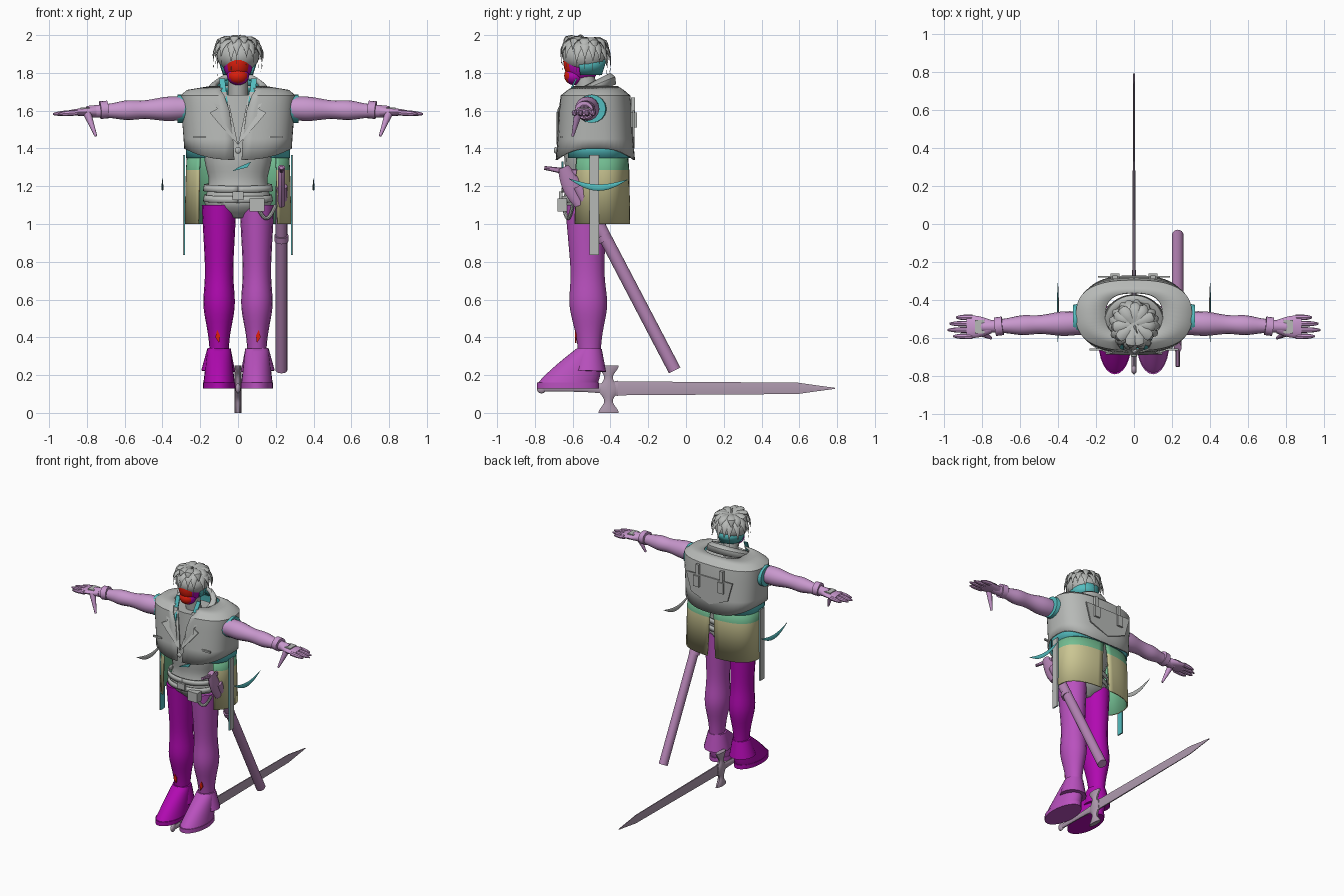
import bpy, bmesh, random
from math import sin, cos, pi, tau, exp, copysign, radians
from mathutils import Vector, Matrix

if "Cube" in bpy.data.objects:
    bpy.data.objects.remove(bpy.data.objects["Cube"])
random.seed(4)
made = []
X, Y, Z = Vector((1, 0, 0)), Vector((0, 1, 0)), Vector((0, 0, 1))
SIDES = ((1, "left"), (-1, "right"))
BODY = -.53      # depth of the figure's middle
HIP = .23        # scabbard offset
SWORD = .13      # sword height


def material(name, r, g, b):
    linear = [channel ** 2.2 for channel in (r, g, b)] + [1]
    m = bpy.data.materials.new(name)
    m.use_nodes = True
    m.diffuse_color = linear
    m.node_tree.nodes["Principled BSDF"].inputs["Base Color"].default_value = linear
    return m


grey = material("cloth grey", .71, .72, .71)
lilac = material("arm lilac", .78, .59, .8)
magenta = material("deep magenta", .69, .07, .69)
orchid = material("orchid", .72, .32, .74)
mauve = material("scabbard mauve", .7, .51, .7)
steel = material("steel mauve", .68, .6, .68)
red = material("face red", .88, .14, .08)
tan = material("tail tan", .79, .77, .57)
green = material("tail green", .45, .74, .57)
teal = material("lining teal", .33, .73, .74)


def bump(t, centre, width):
    return exp(-((t - centre) / width) ** 2)


def make(name, bm, mats, rule=None, side=1):
    """Finish a mesh part: mirror it if needed and paint its faces by rule."""
    if side < 0:
        bmesh.ops.scale(bm, vec=(-1, 1, 1), verts=bm.verts)
        bmesh.ops.reverse_faces(bm, faces=bm.faces)
    bm.normal_update()
    if rule:
        for face in bm.faces:
            face.material_index = int(rule(face.calc_center_median(), face.normal))
    mesh = bpy.data.meshes.new(name)
    bm.to_mesh(mesh)
    bm.free()
    for m in mats:
        mesh.materials.append(m)
    obj = bpy.data.objects.new(name, mesh)
    bpy.context.collection.objects.link(obj)
    made.append(obj)
    return obj


def sweep(name, start, end, radius, mats, ref=Z, bend=(0, 0, 0), steps=12, n=16,
          axis=None, rule=None, side=1):
    """Loft ellipses from start to end; radius(t) gives (across, along ref)."""
    bm = bmesh.new()
    start, end, bend = Vector(start), Vector(end), Vector(bend)
    rings = []
    for i in range(steps + 1):
        t = i / steps
        tangent = axis or (end - start + bend * pi * cos(pi * t)).normalized()
        u = tangent.cross(ref).normalized()
        v = u.cross(tangent)
        centre = start.lerp(end, t) + bend * sin(pi * t)
        ru, rv = radius(t)
        rings.append([bm.verts.new(centre + u * ru * cos(tau * k / n) + v * rv * sin(tau * k / n))
                      for k in range(n)])
    for low, high in zip(rings, rings[1:]):
        for k in range(n):
            m = (k + 1) % n
            bm.faces.new((low[k], low[m], high[m], high[k]))
    bm.faces.new(rings[0])
    bm.faces.new(rings[-1])
    bmesh.ops.recalc_face_normals(bm, faces=bm.faces)
    return make(name, bm, mats, rule, side)


def sheet(name, depth, rows, mats, start=lambda t: 0, end=None, tilt=0, hem=0,
          thick=.01, power=2.6, n=48, rule=None, side=1):
    """Open wrap with rows (z, rx, ry); angles start in front and run round the left."""
    bm = bmesh.new()
    grid = []
    for i, (z, rx, ry) in enumerate(rows):
        t = i / (len(rows) - 1)
        first = start(t)
        last = end(t) if end else tau - first
        row = []
        for j in range(n + 1):
            a = first + (last - first) * j / n
            px, py = [copysign(abs(c) ** (2 / power), c) for c in (sin(a), cos(a))]
            lift = -tilt * cos(a) - (hem * cos(2 * a) if i == 0 else 0)
            row.append(bm.verts.new((rx * px, depth - ry * py, z + lift)))
        grid.append(row)
    for low, high in zip(grid, grid[1:]):
        for j in range(n):
            bm.faces.new((low[j], low[j + 1], high[j + 1], high[j]))
    obj = make(name, bm, mats, rule, side)
    solid = obj.modifiers.new("thickness", 'SOLIDIFY')
    solid.thickness = thick
    solid.offset = -1
    solid.material_offset = len(mats) - 1


def ball(name, centre, radii, mats, rule=None):
    bm = bmesh.new()
    bmesh.ops.create_uvsphere(bm, u_segments=32, v_segments=20, radius=1)
    bm.transform(Matrix.LocRotScale(Vector(centre), None, Vector(radii)))
    make(name, bm, mats, rule)


def box(name, centre, size, mat, side=1):
    bm = bmesh.new()
    bmesh.ops.create_cube(bm, size=1)
    bm.transform(Matrix.LocRotScale(Vector(centre), None, Vector(size)))
    make(name, bm, [mat], side=side)


def plate(name, outline, depth, mat, side=1):
    """Thin panel from an (x, z) outline; depth(z) places it in y."""
    bm = bmesh.new()
    face = bm.faces.new([bm.verts.new((x, depth(z), z)) for x, z in outline])
    extra = bmesh.ops.extrude_face_region(bm, geom=[face])["geom"]
    bmesh.ops.translate(bm, vec=Y * .009, verts=[v for v in extra if isinstance(v, bmesh.types.BMVert)])
    bmesh.ops.recalc_face_normals(bm, faces=bm.faces)
    make(name, bm, [mat], side=side)


# Torso, neck and head
def torso_radius(t):
    r = (.18 - .025 * bump(t, .3, .12)) * min(1, .4 + t * 6)
    return r, r * .7


def is_face(centre, normal):
    return normal.y < -.6 and centre.z < 1.87


sweep("torso", (0, BODY, 1.03), (0, -.51, 1.68), torso_radius, [grey], Y, steps=24)
sweep("neck", (0, -.51, 1.6), (0, -.54, 1.8), lambda t: (.052, .054), [grey], Y)
ball("head", (0, -.55, 1.86), (.08, .1, .11), [magenta, red], is_face)
ball("chin", (0, -.59, 1.785), (.058, .055, .05), [magenta, red], is_face)

# Hair: cap, teal underside and two layers of pointed locks
ball("hair_cap", (0, -.535, 1.89), (.112, .118, .09), [grey])
sheet("hair_underside", BODY, [(1.79, .08, .085), (1.87, .105, .11)], [teal], lambda t: 1.2, power=2)
for layer, (count, reach, drop) in enumerate(((17, .13, .16), (11, .11, .09))):
    for k in range(count):
        a = tau * (k + layer / 2) / count + random.uniform(-.1, .1)
        out = Vector((sin(a), -cos(a), 0))
        crown = Vector((0, BODY, 1.97))
        tip = crown + out * reach - Z * (drop + random.uniform(-.02, .02) - .02 * cos(a))
        sweep("hair_lock", crown, tip,
              lambda t: [w * sin(pi * min(t + .2, .99)) for w in (.03, .012)],
              [grey], out + Z, out * .05 + Z * .045, steps=6, n=6)
sweep("hair_sprout", (0, BODY, 1.96), (.02, -.58, 1.985), lambda t: [.008 * (1.1 - t)] * 2, [grey], X, Z * .025, n=6)

# Boxy sleeveless jacket with a V opening and teal lining
sheet("jacket", -.48, [(1.37, .285, .21), (1.45, .288, .2), (1.6, .3, .195), (1.68, .305, .185),
                       (1.71, .27, .15), (1.73, .15, .12)], [grey, teal],
      lambda t: .03 + .35 * t * t, hem=.03)
sheet("jacket_lining_hem", -.47, [(1.35, .275, .18), (1.45, .275, .18)], [teal], lambda t: .6)
sheet("rolled_collar", -.52, [(1.68, .165, .15), (1.72, .155, .145), (1.74, .125, .12)], [grey, teal],
      lambda t: .5, tilt=.06, thick=.025, power=2)
plate("back_yoke", [(-.19, 1.6), (-.15, 1.46), (0, 1.4), (.15, 1.46), (.19, 1.6)], lambda z: -.282, grey)
plate("shirt_mark", [(-.03, 1.28), (.05, 1.3), (.07, 1.33), (0, 1.3)], lambda z: -.658, teal)
ball("jacket_button", (0, -.69, 1.39), (.017, .01, .017), [grey])
for s, label in SIDES:
    plate(label + "_lapel", [(0, 1.42), (.1, 1.53), (.15, 1.59), (.11, 1.61), (.14, 1.66), (.1, 1.7), (.06, 1.7)],
          lambda z: -.685 + .6 * max(0, z - 1.6), grey, s)
    plate(label + "_scarf_strip", [(.05, 1.6), (.08, 1.6), (.1, 1.77), (.07, 1.77)],
          lambda z: -.67 + .5 * (z - 1.6), teal, s)
    sweep(label + "_armhole", (.27, -.5, 1.61), (.32, -.5, 1.61), lambda t: (.085 - .01 * t, .075), [teal], side=s)
    box(label + "_back_buckle", (.1, -.275, 1.55), (.045, .03, .08), grey, s)
    box(label + "_back_strap", (.1, -.28, 1.6), (.025, .02, .14), grey, s)
    box(label + "_chest_pocket", (.2, -.66, 1.46), (.07, .012, .012), grey, s)

# Split coat tails, hanging strips and floating crescents
for s, label in SIDES:
    sheet(label + "_coat_tail", -.46, [(1, .283, .165), (1.285, .276, .16), (1.4, .268, .15)], [tan, green],
          lambda t: .75, lambda t: pi - .06 * (1 - t), rule=lambda c, d: c.z > 1.29, n=24, side=s)
    box(label + "_strip", (.288, -.485, 1.1), (.005, .05, .53), grey, s)
    box(label + "_strip_lining", (.283, -.485, 1.1), (.005, .05, .53), teal, s)
    sweep(label + "_crescent", (.4, -.62, 1.24), (.4, -.31, 1.235),
          lambda t: [.001 + w * sin(pi * t) for w in (.016, .005)], [grey, teal], X, Z * -.045, n=8, side=s,
          rule=lambda c, d, s=s: d.x * s > 0)

# Belts, buckle and pouches
for name, z in (("upper_belt", 1.175), ("lower_belt", 1.12)):
    sheet(name, BODY, [(z, .185, .13), (z + .035, .18, .127)], [grey], end=lambda t: tau, tilt=.008, power=2.2)
box("belt_buckle", (0, -.663, 1.15), (.06, .02, .045), grey)
box("hip_pouch", (.1, -.655, 1.1), (.08, .05, .07), grey)
sweep("thigh_strap", (.1, -.65, 1.1), (.2, -.6, 1.1), lambda t: (.01, .01), [grey], Y, Z * -.07, n=8)


# Arms and hands
def arm_radius(t):
    r = .06 - .03 * t + .01 * (bump(t, .2, .15) + bump(t, .6, .12))
    return r, r


for s, label in SIDES:
    sweep(label + "_arm", (.27, -.52, 1.613), (.8, -.54, 1.595), arm_radius, [lilac], steps=24, side=s)
    sweep(label + "_wrist_band", (.69, -.535, 1.606), (.73, -.54, 1.603), lambda t: (.049, .047), [lilac], side=s)
    sweep(label + "_palm", (.75, -.54, 1.597), (.88, -.54, 1.59),
          lambda t: (.035 + .024 * sin(2 * t), .03 - .015 * t), [lilac], side=s)
    box(label + "_hand_guard", (.81, -.54, 1.613), (.05, .07, .009), grey, s)
    for k, tip in enumerate((.95, .98, .97, .935)):
        y = -.59 + k * .033
        sweep(label + "_finger", (.85, y, 1.59), (tip, y, 1.582),
              lambda t: [.015 - .01 * t ** 4] * 2, [lilac], n=8, side=s)
    sweep(label + "_thumb", (.8, -.57, 1.59), (.752, -.6, 1.465),
          lambda t: [.022 - .015 * t] * 2, [lilac], Y, n=10, side=s)


# Legs and boots
def leg_radius(t):
    r = .092 - .045 * t + .02 * bump(t, .65, .15)
    return r, r * 1.2


for s, label in SIDES:
    skin = orchid if s > 0 else magenta
    sweep(label + "_leg", (.1, BODY, 1.1), (.1, -.51, .28), leg_radius, [skin], Y, steps=24, axis=-Z, side=s)
    sweep(label + "_boot", (.1, -.63, .15), (.1, -.515, .34),
          lambda t: (.084 - .022 * t, .16 - .095 * t ** 1.4), [skin], Y, axis=Z, n=24, side=s)
    sweep(label + "_sole", (.1, -.625, .13), (.1, -.625, .16), lambda t: (.086, .165), [skin], Y, steps=1, n=24, side=s)
    sweep(label + "_boot_cuff", (.105, -.515, .22), (.1, -.512, .34),
          lambda t: (.09 - .028 * t, .092 - .026 * t), [skin], Y, side=s)
    plate(label + "_shin_mark", [(.1, .37), (.12, .4), (.11, .44), (.095, .41)], lambda z: -.588, red, s)

# Scabbard with its hilt on the left hip
sweep("scabbard", (HIP, -.57, 1.2), (HIP, -.06, .225), lambda t: (.034, .031), [mauve], X)
sweep("scabbard_ring", (HIP, -.44, .94), (HIP, -.425, .91), lambda t: (.039, .037), [mauve], X)
sweep("hilt_grip", (HIP, -.56, 1.1), (HIP, -.65, 1.3),
      lambda t: (.03 + .02 * sin(pi * t), .02), [mauve], X, n=10)
sweep("hilt_bar", (HIP, -.75, 1.297), (HIP, -.58, 1.27), lambda t: (.01 + .01 * t, .011), [mauve], X, n=8)

# Longsword lying under the feet
sweep("sword_blade", (0, -.4, SWORD), (0, .79, SWORD),
      lambda t: (.01 - .006 * t, .003 + (.04 - .01 * t) * min(1, 6 - 6 * t)), [steel], steps=18, n=6)
sweep("sword_grip", (0, -.78, SWORD), (0, -.36, SWORD),
      lambda t: (.012, .018 + .025 * t ** 4), [steel], n=10)
ball("sword_pommel", (0, -.765, SWORD), (.014, .025, .027), [steel])
sweep("sword_guard", (0, -.41, 0), (0, -.41, .25),
      lambda t: (.018, .04 + .016 * cos(2 * tau * t)), [steel], Y, steps=24, n=10)

bpy.ops.object.select_all(action='DESELECT')
for obj in made:
    obj.select_set(True)
bpy.context.view_layer.objects.active = made[0]
bpy.ops.object.shade_smooth_by_angle(angle=radians(40))
